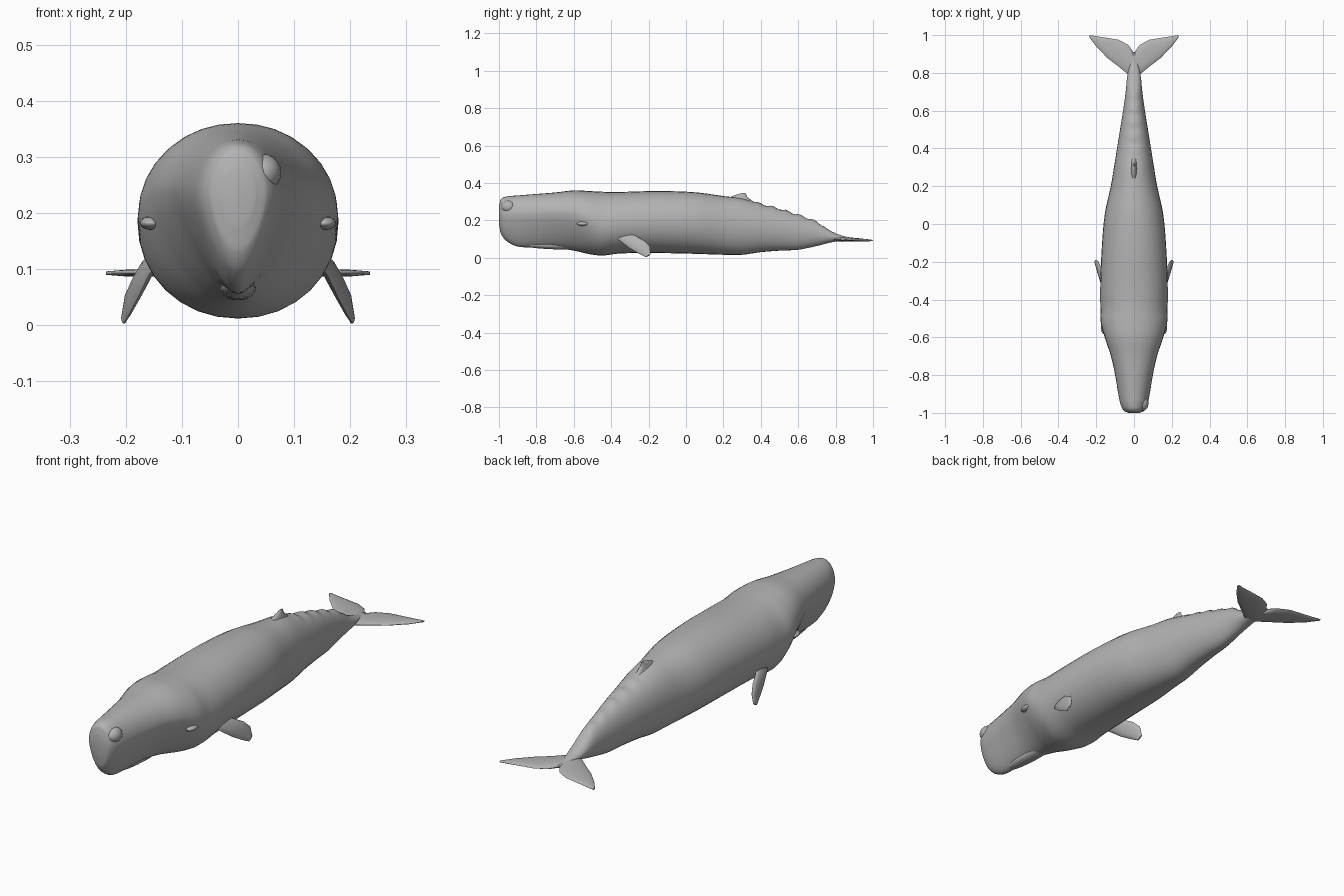
import bpy, bmesh
from math import sin, cos, pi, copysign
from mathutils import Vector

default = bpy.data.objects.get("Cube")
if default:
    bpy.data.objects.remove(default)

skin = bpy.data.materials.new("whale_grey")
skin.use_nodes = True
GREY = (0.45, 0.45, 0.45, 1)
skin.diffuse_color = GREY
skin.node_tree.nodes["Principled BSDF"].inputs["Base Color"].default_value = GREY


def loft(name, rings):
    """Skin a list of closed rings and cap both ends."""
    bm = bmesh.new()
    loops = [[bm.verts.new(p) for p in ring] for ring in rings]
    count = len(loops[0])
    for a, b in zip(loops, loops[1:]):
        for i in range(count):
            j = (i + 1) % count
            bm.faces.new((a[i], a[j], b[j], b[i]))
    bm.faces.new(loops[0])
    bm.faces.new(loops[-1])
    bmesh.ops.recalc_face_normals(bm, faces=bm.faces)
    mesh = bpy.data.meshes.new(name)
    bm.to_mesh(mesh)
    bm.free()
    obj = bpy.data.objects.new(name, mesh)
    bpy.context.collection.objects.link(obj)
    return finish(obj)


def finish(obj):
    obj.data.materials.append(skin)
    bpy.ops.object.select_all(action="DESELECT")
    obj.select_set(True)
    bpy.context.view_layer.objects.active = obj
    bpy.ops.object.shade_smooth_by_angle(angle=pi / 3)
    return obj


def fin(name, sections, flat, steps=12):
    """Lens-shaped blade through (leading point, trailing point, thickness) sections."""
    rings = []
    for lead, trail, thick in sections:
        lead, trail = Vector(lead), Vector(trail)
        ring = []
        for i in range(steps):
            t = 2 * pi * i / steps
            ring.append(lead.lerp(trail, 0.5 - 0.5 * cos(t)) + Vector(flat) * sin(t) * thick / 2)
        rings.append(ring)
    return loft(name, rings)


def blob(name, place, size, tilt=0):
    bpy.ops.mesh.primitive_uv_sphere_add(segments=16, ring_count=10, location=place, rotation=(tilt, 0, 0))
    obj = bpy.context.object
    obj.name = name
    obj.scale = size
    return finish(obj)


# Body stations: y, half width, belly height, back height, keel
STATIONS = [
    (-1, .03, .18, .28, .1), (-.99, .052, .13, .313, .2), (-.96, .07, .09, .327, .3),
    (-.9, .083, .06, .333, .4), (-.8, .1, .056, .341, .4), (-.7, .122, .053, .349, .4),
    (-.6, .155, .038, .36, .3), (-.52, .176, .02, .357, .15), (-.45, .178, .012, .353, 0),
    (-.35, .179, .023, .352, 0), (-.15, .172, .025, .357, 0), (.05, .155, .021, .35, 0),
    (.2, .123, .016, .33, 0), (.3, .106, .016, .317, 0), (.4, .09, .03, .289, 0),
    (.5, .074, .038, .262, 0), (.6, .058, .043, .23, 0), (.7, .044, .063, .192, 0),
    (.78, .036, .083, .14, 0), (.85, .02, .092, .114, 0), (.91, .004, .094, .104, 0)]


def station(i, f):
    """Smooth interpolation between neighbouring stations."""
    last = len(STATIONS) - 1
    a, b = STATIONS[i], STATIONS[i + 1]
    before, after = STATIONS[max(i - 1, 0)], STATIONS[min(i + 2, last)]
    span = b[0] - a[0]
    values = []
    for k in range(1, 5):
        m = (b[k] - before[k]) / (b[0] - before[0]) * span
        n = (after[k] - a[k]) / (after[0] - a[0]) * span
        d = b[k] - a[k]
        values.append(a[k] + m * f + (3 * d - 2 * m - n) * f**2 + (m + n - 2 * d) * f**3)
    return a[0] + span * f, *values


def body_ring(y, width, low, high, keel, steps=32):
    middle = low + (high - low) * (.5 + keel * .3)
    ring = []
    for i in range(steps):
        t = 2 * pi * i / steps
        s, c = sin(t), cos(t)
        x = width * copysign(abs(c) ** .95, c)
        if s < 0:
            x *= 1 + keel * s
            z = middle + (middle - low) * s
        else:
            z = middle + (high - middle) * s
            if .37 < y < .74:    # knuckled ridge behind the dorsal hump
                z += .005 * sin((y - .37) * 2 * pi / .074) * s**12
        ring.append((x, y, z))
    return ring


rings = [body_ring(*station(i, j / 6)) for i in range(len(STATIONS) - 1) for j in range(6)]
rings.append(body_ring(*STATIONS[-1]))
loft("body", rings)

# Dorsal hump
fin("dorsal_hump", [((0, .17, .28), (0, .42, .27), .06), ((0, .22, .318), (0, .36, .3), .035),
                    ((0, .265, .336), (0, .328, .325), .02), ((0, .3, .346), (0, .318, .346), .008)], (1, 0, 0))

# Slender lower jaw and the blowhole swelling on the left of the snout
blob("lower_jaw", (0, -.7, .066), (.032, .185, .021), -.03)
blob("blowhole_swelling", (.043, -.95, .272), (.034, .04, .034))

for side, label in ((1, "left"), (-1, "right")):
    # Eye brow
    blob(label + "_eye", (side * .155, -.55, .182), (.02, .035, .012))

    # Paddle flipper swept back and down
    fin(label + "_flipper", [
        ((side * .135, -.39, .115), (side * .14, -.29, .135), .025),
        ((side * .158, -.355, .092), (side * .163, -.265, .115), .024),
        ((side * .178, -.3, .05), (side * .18, -.22, .09), .022),
        ((side * .195, -.245, .018), (side * .195, -.192, .06), .018),
        ((side * .204, -.215, .003), (side * .204, -.19, .018), .01)], (side * .87, .1, .45))

    # Tail fluke
    fin(label + "_tail_fluke", [
        ((0, .76, .1), (0, .905, .097), .026), ((side * .035, .795, .099), (side * .03, .948, .096), .021),
        ((side * .08, .832, .096), (side * .08, .975, .095), .017),
        ((side * .14, .878, .094), (side * .14, .985, .094), .015),
        ((side * .2, .94, .093), (side * .2, .994, .093), .012),
        ((side * .235, .987, .093), (side * .235, 1, .093), .006)], (0, 0, 1))
